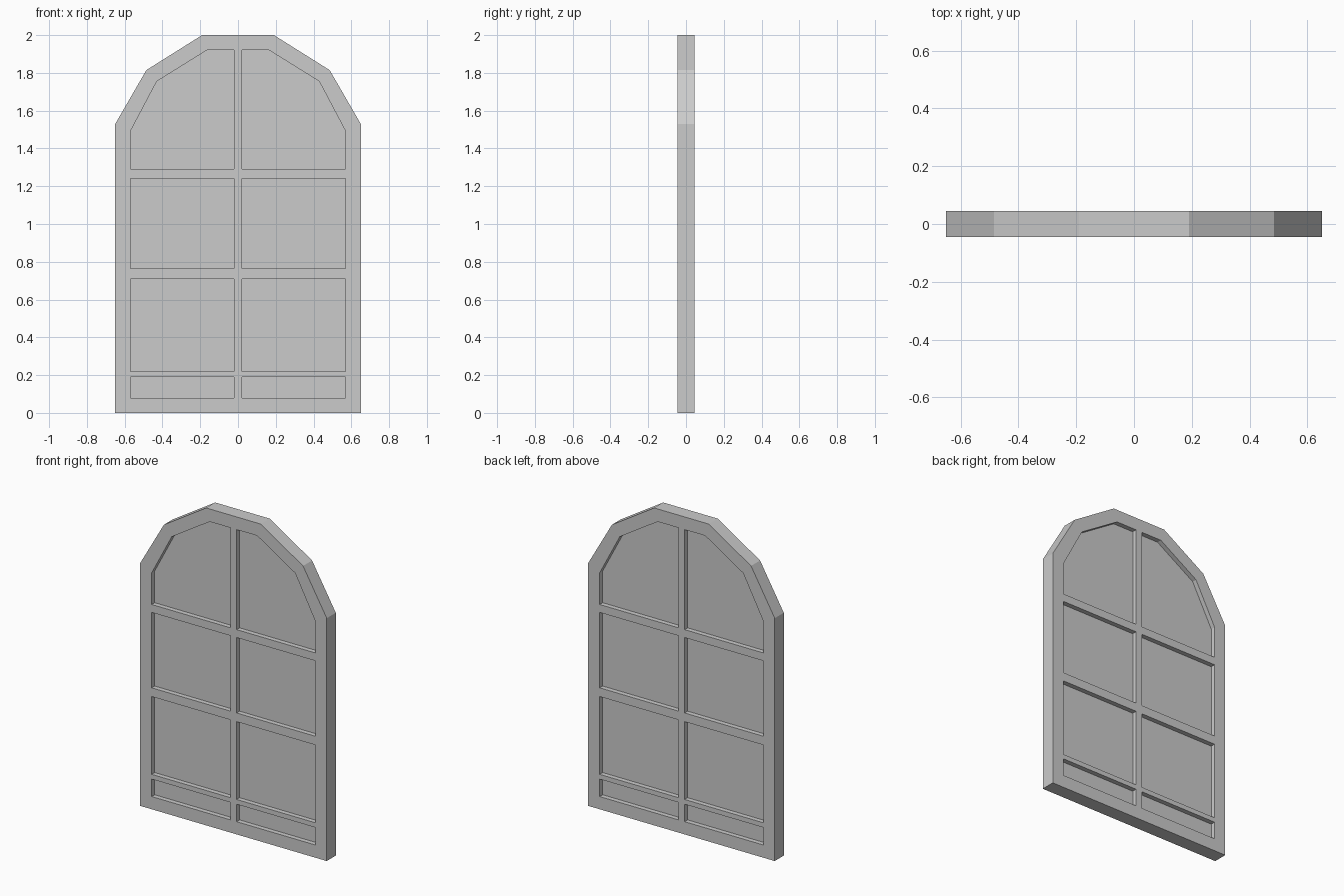
import bpy
from math import radians
from mathutils import Matrix

if "Cube" in bpy.data.objects:
    bpy.data.objects.remove(bpy.data.objects["Cube"])


def flip(points):
    return [(-x, z) for x, z in reversed(points)]


def plate(name, outlines, half_depth):
    """Flat filled profile (later outlines become holes), extruded along y."""
    curve = bpy.data.curves.new(name, 'CURVE')
    curve.dimensions = '2D'
    curve.fill_mode = 'BOTH'
    curve.extrude = half_depth
    for outline in outlines:
        spline = curve.splines.new('POLY')
        spline.points.add(len(outline) - 1)
        for p, (x, z) in zip(spline.points, outline):
            p.co = (x, z, 0, 1)
        spline.use_cyclic_u = True
    obj = bpy.data.objects.new(name, curve)
    bpy.context.collection.objects.link(obj)
    bpy.ops.object.select_all(action='DESELECT')
    obj.select_set(True)
    bpy.context.view_layer.objects.active = obj
    bpy.ops.object.convert(target='MESH')
    obj = bpy.context.object
    obj.name = name
    obj.data.transform(Matrix.Rotation(radians(90), 4, 'X'))
    bpy.ops.object.shade_flat()
    return obj


# Outer arched outline, right half then mirrored
half = [(0.65, 0), (0.65, 1.53), (0.485, 1.815), (0.19, 2.0)]
outer = half + flip(half)

# Right-hand pane openings: three rectangles and the arched top
left, right = 0.022, 0.57
openings = [[(left, a), (right, a), (right, b), (left, b)]
            for a, b in [(0.08, 0.19), (0.22, 0.71), (0.765, 1.24)]]
openings.append([(left, 1.29), (right, 1.29), (right, 1.49),
                 (0.43, 1.755), (0.165, 1.92), (left, 1.92)])
openings += [flip(o) for o in openings]

# Frame with glazing bars
plate("window_frame", [outer] + openings, 0.045)

# Recessed panes, one per opening
for i, opening in enumerate(openings):
    plate(f"pane_{i + 1}", [opening], 0.015)
